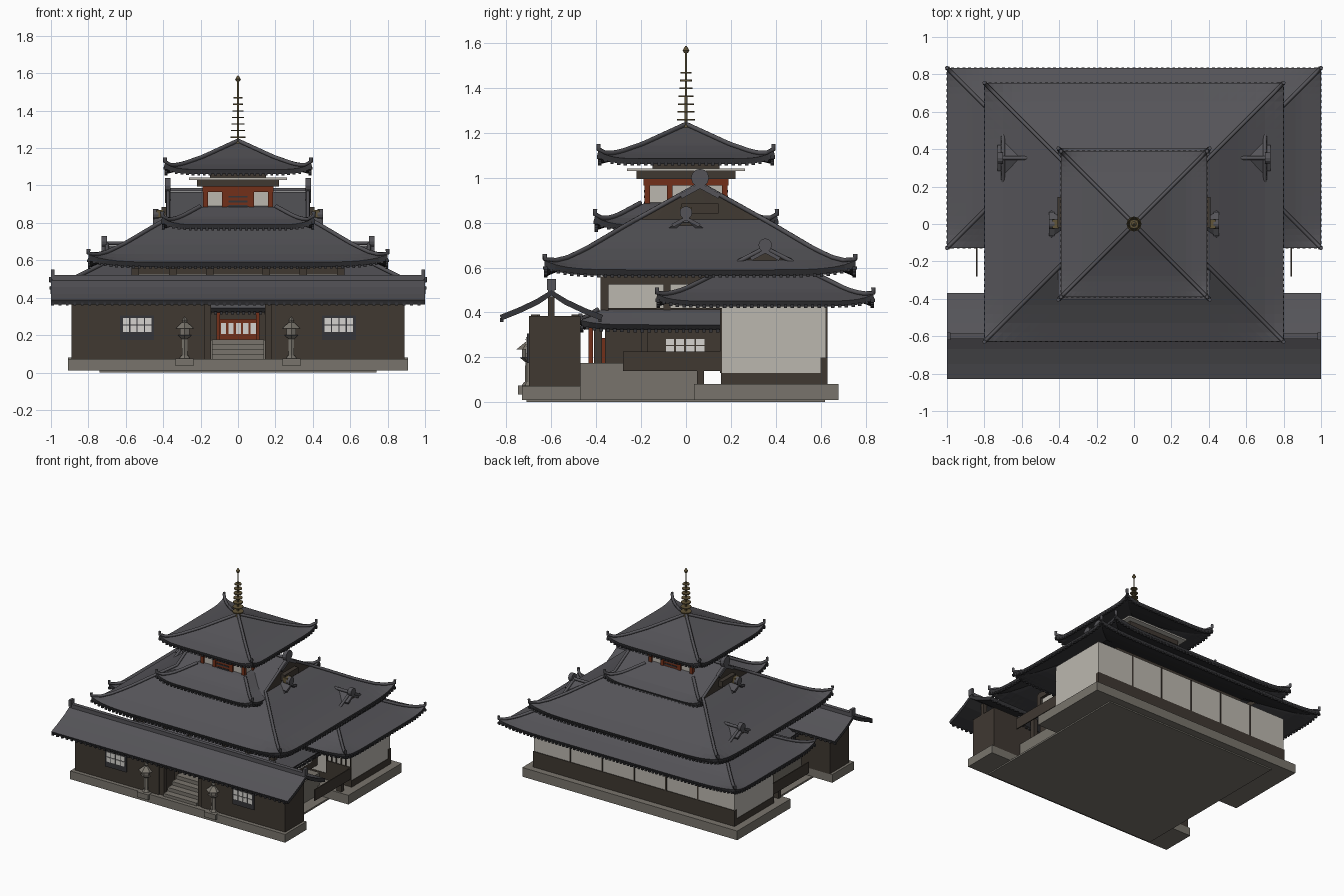
import bpy, bmesh, math
from mathutils import Matrix, Vector

if "Cube" in bpy.data.objects:
    bpy.data.objects.remove(bpy.data.objects["Cube"])

def material(name, r, g, b):
    m = bpy.data.materials.new(name)
    m.diffuse_color = (r, g, b, 1)
    m.use_nodes = True
    m.node_tree.nodes["Principled BSDF"].inputs["Base Color"].default_value = m.diffuse_color
    return m

TILE = material("roof tile grey", .090, .088, .098)
DARK = material("eave dark grey", .036, .036, .040)
WOOD = material("dark wood", .050, .040, .031)
STONE = material("stone", .19, .175, .15)
PLASTER = material("plaster", .50, .475, .43)
RED = material("red wood", .17, .030, .010)
GOLD = material("old bronze", .12, .09, .04)
PAPER = material("window paper", .66, .65, .62)

def finish(name, bm, mats):
    me = bpy.data.meshes.new(name)
    bm.to_mesh(me)
    bm.free()
    for m in mats:
        me.materials.append(m)
    ob = bpy.data.objects.new(name, me)
    bpy.context.collection.objects.link(ob)
    return ob

def boxes(name, mat, *items, mirror=False):
    """Boxes given as x0, x1, y0, y1, z0, z1; optionally repeated at -x."""
    bm = bmesh.new()
    for x0, x1, y0, y1, z0, z1 in items:
        for s in ((1, -1) if mirror else (1,)):
            mtx = (Matrix.Translation((s*(x0+x1)/2, (y0+y1)/2, (z0+z1)/2))
                   @ Matrix.Diagonal((x1-x0, y1-y0, z1-z0, 1)))
            bmesh.ops.create_cube(bm, size=1, matrix=mtx)
    return finish(name, bm, [mat])

def cones(name, mat, items, sides=8):
    """Stacked round parts given as x, y, z0, z1, bottom radius, top radius."""
    bm = bmesh.new()
    for x, y, z0, z1, r0, r1 in items:
        bmesh.ops.create_cone(bm, cap_ends=True, segments=sides, radius1=r0, radius2=r1,
                              depth=z1-z0, matrix=Matrix.Translation((x, y, (z0+z1)/2)))
    return finish(name, bm, [mat])

def tubes(name, mat, paths, r):
    cu = bpy.data.curves.new(name, 'CURVE')
    cu.dimensions, cu.bevel_depth, cu.bevel_resolution, cu.use_fill_caps = '3D', r, 1, True
    for path in paths:
        sp = cu.splines.new('POLY')
        sp.points.add(len(path) - 1)
        for p, co in zip(sp.points, path):
            p.co = (*co, 1)
    cu.materials.append(mat)
    ob = bpy.data.objects.new(name, cu)
    bpy.context.collection.objects.link(ob)
    bpy.ops.object.select_all(action='DESELECT')
    bpy.context.view_layer.objects.active = ob
    ob.select_set(True)
    bpy.ops.object.convert(target='MESH')

def thicken(ob, t):
    m = ob.modifiers.new("thickness", 'SOLIDIFY')
    m.thickness, m.offset = t, -1
    m.material_offset = m.material_offset_rim = 1

def lerp_profile(prof, d):
    for (a, za), (b, zb) in zip(prof, prof[1:]):
        if d <= b:
            return za + (zb - za) * (d - a) / (b - a)
    return prof[-1][1]

def hip_roof(name, hx, yc, hy, gx, prof, up, thick=.025, hip_end=None, r=.011):
    """Hip-and-gable roof: height follows the distance from the eaves, gables at x = +-gx."""
    def z(x, y):
        dy, dx = hy - abs(y - yc), hx - abs(x)
        d = dy if abs(x) <= gx else min(dx, dy)
        return lerp_profile(prof, d) + up * (abs(x) / hx * abs(y - yc) / hy) ** 8
    run = hx - gx
    ds = sorted({round(hy * i / 14, 5) for i in range(15)} | {round(min(run, hy), 5)})
    side = [hx - d for d in ds if d <= run + 1e-5]
    if gx > 0:
        side[-1] = gx + .004
        side += [gx * (1 - i / 4) for i in range(4)]
    xs = sorted({round(s * x, 5) + 0. for x in side + [0] for s in (1, -1)})
    ys = sorted({round(yc + s * (hy - d), 5) for d in ds for s in (1, -1)})
    bm = bmesh.new()
    grid = [[bm.verts.new((x, y, z(x, y))) for y in ys] for x in xs]
    for i in range(len(xs) - 1):
        for j in range(len(ys) - 1):
            a, b, c, d = grid[i][j], grid[i+1][j], grid[i+1][j+1], grid[i][j+1]
            tris = ((a, b, c), (a, c, d)) if a.co.z + c.co.z >= b.co.z + d.co.z else ((a, b, d), (b, c, d))
            for t in tris:
                f = bm.faces.new(t)
                f.normal_update()
                f.material_index = 2 if abs(f.normal.x) > .93 else 0
    ob = finish(name, bm, [TILE, DARK, WOOD])
    thicken(ob, thick)
    # round tile ends under the eaves
    bm = bmesh.new()
    nx, ny = int(2 * hx / .03), int(2 * hy / .03)
    spots = [(-hx + 2*hx*i/nx, yc + s*(hy - .005)) for i in range(nx + 1) for s in (1, -1)]
    spots += [(s*(hx - .005), yc - hy + 2*hy*i/ny) for i in range(ny + 1) for s in (1, -1)]
    for x, y in spots:
        bmesh.ops.create_cube(bm, size=.015, matrix=Matrix.Translation((x, y, z(x, y) - thick)))
    finish(name + "_tile_ends", bm, [DARK])
    # hip ridges that carry on up the gable edges
    paths = []
    for sx in (1, -1):
        for sy in (1, -1):
            path = []
            for d in ds:
                if hip_end is None or d <= hip_end:
                    x, y = sx * max(hx - d, gx), yc + sy * (hy - d)
                    path.append((x, y, z(x, y) + .008))
            x, y, h = path[0]
            paths.append([(x, y, h + .022)] + path)
    if gx > 0:
        paths.append([(-gx - .015, yc, prof[-1][1] + .012), (gx + .015, yc, prof[-1][1] + .012)])
    tubes(name + "_ridges", TILE, paths, r)

def gable_roof(name, hx, yc, hy, prof, thick):
    """Plain gable roof; prof runs from the ridge (0) out to the eave (1)."""
    pts = [(yc - t*hy, h) for t, h in reversed(prof)] + [(yc + t*hy, h) for t, h in prof[1:]]
    bm = bmesh.new()
    rows = [[bm.verts.new((x, y, h)) for y, h in pts] for x in (-hx, hx)]
    for j in range(len(pts) - 1):
        bm.faces.new((rows[0][j], rows[1][j], rows[1][j+1], rows[0][j+1]))
    thicken(finish(name, bm, [TILE, DARK]), thick)

def ridge_end(name, x, y, z, r):
    """Round ridge-end tile with two spreading feet, on both gables."""
    bm = bmesh.new()
    for s in (1, -1):
        bmesh.ops.create_cone(bm, cap_ends=True, segments=12, radius1=r, radius2=r, depth=.03,
                              matrix=Matrix.Translation((s*x, y, z)) @ Matrix.Rotation(math.pi/2, 4, 'Y'))
        for k in (1, -1):
            mtx = (Matrix.Translation((s*x, y + k*r*1.1, z - r*1.5)) @ Matrix.Rotation(-k*.5, 4, 'X')
                   @ Matrix.Diagonal((.03, r*2.4, r*.55, 1)))
            bmesh.ops.create_cube(bm, size=1, matrix=mtx)
    finish(name, bm, [TILE])

# stone bases and steps
boxes("ground_slab", STONE, (-.74, .74, -.71, .62, 0, .013))
boxes("gate_base", STONE, (-.91, .91, -.73, -.47, .01, .073))
boxes("rear_base", STONE, (-.91, .91, .035, .68, .01, .08))
boxes("hall_podium", STONE, (-.65, .65, -.495, .06, .005, .175))
boxes("steps", STONE, *[(-.14, .14, -.70 + .05*i, -.49, .07, .095 + .027*i) for i in range(4)])

# front gate with two wings
boxes("gate_wall", WOOD, (.18, .89, -.70, -.47, .07, .385), mirror=True)
boxes("gate_post", WOOD, (.145, .185, -.69, -.65, .07, .39), (.145, .185, -.51, -.47, .07, .39),
      (.86, .89, -.615, -.585, .385, .47), mirror=True)
boxes("gate_lintel", WOOD, (-.2, .2, -.69, -.66, .365, .39), (-.2, .2, -.51, -.48, .365, .39))
boxes("gate_window_frame", DARK, (.45, .63, -.708, -.69, .175, .305), mirror=True)
boxes("gate_window_pane", PAPER, *[(.462 + .04*i, .496 + .04*i, -.712, -.70, z, z + .034)
      for i in range(4) for z in (.217, .257)], mirror=True)
gable_roof("gate_roof", 1.0, -.6, .23, [(0, .50), (.3, .458), (.65, .42), (1, .388)], .025)
boxes("gate_ridge", TILE, (-.995, .995, -.615, -.585, .49, .52))
boxes("gate_ridge_end", TILE, (.98, 1.0, -.62, -.58, .5, .55), mirror=True)
boxes("gate_tile_ends", DARK, *[(-1 + .04*i, -.985 + .04*i, y, y + .014, .358, .375)
      for i in range(50) for y in (-.828, -.39)])

# stone lanterns
for s in (1, -1):
    x, y = s * .285, -.70
    boxes("lantern_base", STONE, (x - .048, x + .048, y - .048, y + .048, .035, .075))
    cones("lantern_body", STONE, [(x, y, .07, .09, .035, .022), (x, y, .09, .18, .018, .016),
          (x, y, .18, .2, .018, .042), (x, y, .2, .24, .03, .03), (x, y, .235, .268, .056, .016),
          (x, y, .265, .28, .009, .016), (x, y, .28, .297, .016, .002)], 6)

# rear wing
boxes("wing_wall", PLASTER, (-.85, .85, .16, .625, .08, .45))
boxes("wing_sill", WOOD, (-.853, .853, .157, .6, .08, .13), (-.853, .853, .6, .63, .08, .2))
boxes("wing_post", WOOD, *[(x - .005, x + .005, .62, .63, .13, .45) for x in (-.54, -.27, 0, .27, .54)])
boxes("wing_front_lattice", WOOD, (.64, .85, .152, .16, .13, .23), (.64, .85, .152, .16, .335, .345),
      *[(.64 + .04*i, .648 + .04*i, .152, .16, .13, .42) for i in range(6)], mirror=True)
hip_roof("wing_roof", 1.0, .353, .482, .70, [(0, .45), (.12, .495), (.24, .555), (.482, .68)], .03)
ridge_end("wing_ridge_end", .715, .353, .70, .03)

# main hall
boxes("hall_lower_wall", WOOD, (-.56, .56, -.36, .3, .17, .42))
boxes("hall_upper_wall", PLASTER, (-.55, .55, -.355, .48, .4, .56))
boxes("hall_upper_beam", WOOD, (-.57, .57, -.37, .49, .525, .57))
boxes("hall_upper_post", WOOD, *[(x, x + .04, -.38, -.345, .4, .56) for x in (.13, .33, .53)],
      (.53, .565, -.1, -.07, .4, .56), mirror=True)
boxes("hall_side_window", PAPER, *[(.555, .565, -.09 + .045*i, -.053 + .045*i, z, z + .026)
      for i in range(4) for z in (.225, .255)], mirror=True)
boxes("porch_post", WOOD, (.11, .145, -.41, -.375, .17, .36), (.34, .37, -.41, -.38, .17, .36),
      (.57, .605, -.41, -.375, .17, .36), (.57, .60, -.2, -.17, .17, .36), mirror=True)
boxes("porch_red_post", RED, (.095, .115, -.435, -.415, .17, .33), mirror=True)
boxes("hall_door_paper", PAPER, (-.1, .1, -.368, -.355, .2, .28))
boxes("hall_door_lattice", RED, (-.11, .11, -.375, -.36, .175, .205), (-.11, .11, -.375, -.36, .265, .285),
      *[(-.105 + .04*i, -.092 + .04*i, -.375, -.36, .175, .285) for i in range(6)])
boxes("side_rail", WOOD, (.838, .846, -.28, .18, .14, .225), mirror=True)
boxes("side_rail_post", WOOD, (.8, .84, .05, .08, .08, .15), mirror=True)
hip_roof("hall_pent_roof", .66, .065, .535, 0, [(0, .345), (.1, .42), (.54, .42)], .02, .03, .1)
hip_roof("main_roof", .80, .0625, .692, .375,
         [(0, .59), (.1, .633), (.2, .685), (.36, .78), (.53, .875), (.692, .965)], .04, .03)
ridge_end("main_ridge_end", .375, .0625, 1.0, .04)
boxes("main_gable_panel", WOOD, (.36, .41, -.02, .145, .84, .885), mirror=True)

# small side gables
gable_roof("side_gable_roof", .445, 0, .11, [(0, .835), (.5, .79), (1, .755)], .02)
boxes("side_gable_panel", WOOD, (.38, .425, -.04, .04, .74, .80), mirror=True)
ridge_end("side_gable_end", .44, 0, .845, .028)
boxes("side_gable_boss", GOLD, (.40, .435, -.025, .025, .83, .87), mirror=True)

# tower storey
hip_roof("tower_skirt_roof", .405, 0, .405, 0, [(0, .79), (.1, .825), (.22, .89), (.41, .89)], .04, .025, .22)
boxes("tower_wall", PLASTER, (-.175, .175, -.175, .175, .84, 1.03))
posts = [(-.185, -.16), (-.085, -.06), (.06, .085), (.16, .185)]
boxes("tower_post", RED, *[(a, b, s*.18 - .006, s*.18 + .006, .84, 1.0) for a, b in posts for s in (1, -1)],
      *[(s*.18 - .006, s*.18 + .006, a, b, .84, 1.0) for a, b in posts for s in (1, -1)])
boxes("tower_beam", RED, (-.19, .19, -.19, .19, .965, .995))
boxes("tower_door", RED, (-.06, .06, -.183, .183, .86, .97))
boxes("tower_door_slats", DARK, *[(-.05, .05, s*.184 - .003, s*.184 + .003, z, z + .01)
      for z in (.885, .91, .935) for s in (1, -1)])
boxes("tower_bracket", WOOD, (-.22, .22, -.22, .22, .995, 1.03))
boxes("tower_ceiling", PLASTER, (-.262, .262, -.262, .262, 1.03, 1.042))
boxes("tower_core", WOOD, (-.15, .15, -.15, .15, 1.04, 1.1))
hip_roof("tower_roof", .39, 0, .39, 0, [(0, 1.085), (.1, 1.11), (.2, 1.145), (.39, 1.232)], .035)

# bronze spire
cones("spire", GOLD, [(0, 0, 1.2, 1.57, .006, .005), (0, 0, 1.225, 1.245, .022, .014)]
      + [(0, 0, 1.255 + .035*i, 1.262 + .035*i, .04 - .0025*i, .04 - .0025*i) for i in range(7)]
      + [(0, 0, 1.555, 1.568, .008, .015), (0, 0, 1.568, 1.588, .015, .003)], 12)
